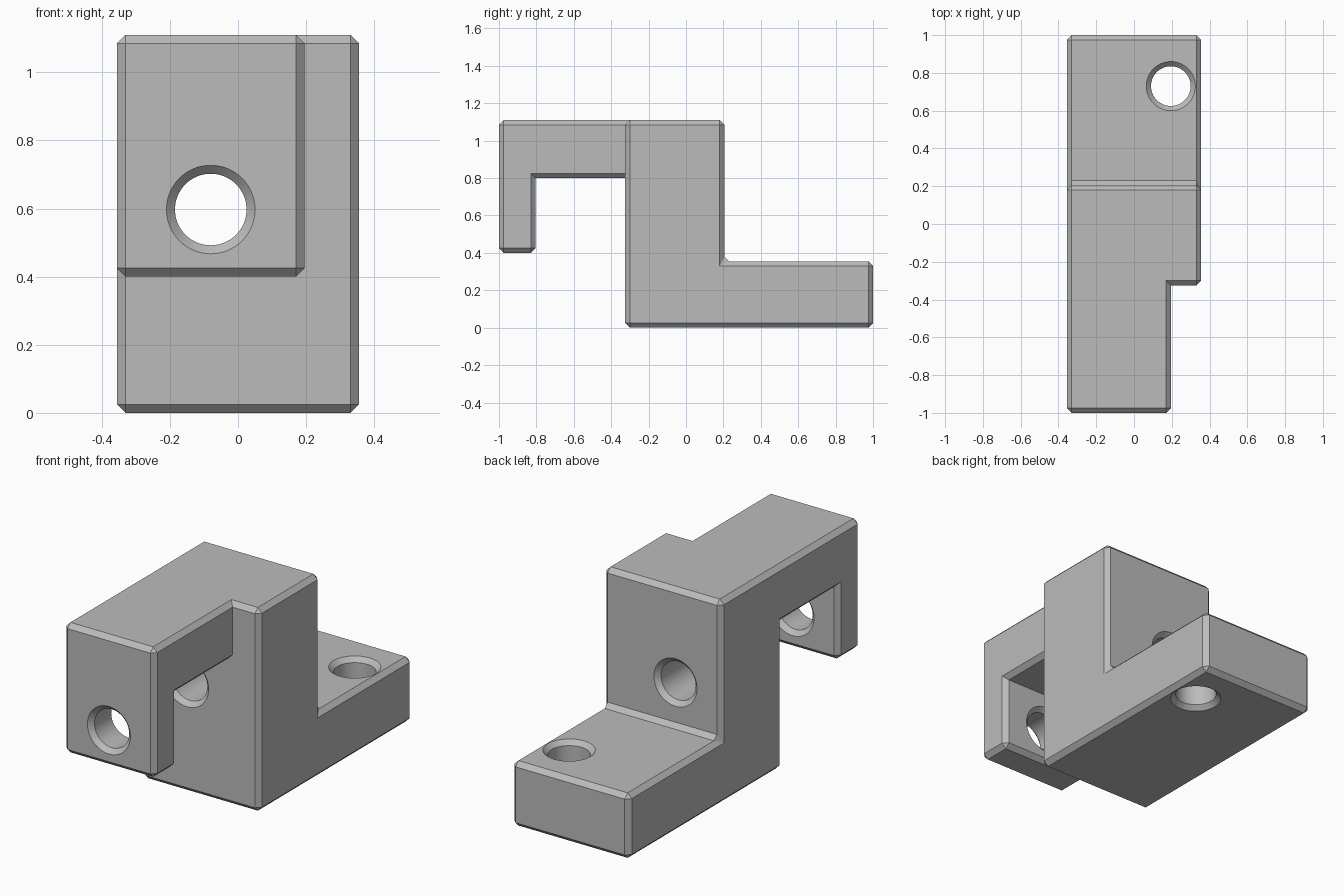
import bpy, bmesh, math
from mathutils import Matrix, Vector

default = bpy.data.objects.get("Cube")
if default:
    bpy.data.objects.remove(default, do_unlink=True)

# Main dimensions
HALF, ARM_X, TOP = 0.355, 0.195, 1.11
LIP, FRONT, BACK = -0.805, -0.325, 0.205
FOOT_Z, ARM_Z, LIP_Z = 0.355, 0.8, 0.4
CH, BORE = 0.025, 0.105

grey = bpy.data.materials.new("plain grey")
grey.use_nodes = True
colour = (0.5, 0.5, 0.5, 1)
grey.diffuse_color = colour
grey.node_tree.nodes["Principled BSDF"].inputs["Base Color"].default_value = colour


def make_object(name, bm):
    bmesh.ops.recalc_face_normals(bm, faces=bm.faces[:])
    mesh = bpy.data.meshes.new(name)
    bm.to_mesh(mesh)
    bm.free()
    mesh.materials.append(grey)
    obj = bpy.data.objects.new(name, mesh)
    bpy.context.collection.objects.link(obj)
    return obj


def extrude_x(bm, faces, distance):
    geom = bmesh.ops.extrude_face_region(bm, geom=faces)["geom"]
    verts = [g for g in geom if isinstance(g, bmesh.types.BMVert)]
    bmesh.ops.translate(bm, verts=verts, vec=(distance, 0, 0))
    return [g for g in geom if isinstance(g, bmesh.types.BMFace)]


def bracket_body():
    """Stepped block with a narrower hooked arm, chamfered along its edges."""
    bm = bmesh.new()
    arm = [(FRONT, TOP), (-1, TOP), (-1, LIP_Z), (LIP, LIP_Z), (LIP, ARM_Z), (FRONT, ARM_Z)]
    block = [(FRONT, ARM_Z), (FRONT, 0), (1, 0), (1, FOOT_Z), (BACK, FOOT_Z),
             (BACK, TOP), (FRONT, TOP)]
    faces = [bm.faces.new([bm.verts.new((-HALF, y, z)) for y, z in outline])
             for outline in (arm, block)]
    bmesh.ops.remove_doubles(bm, verts=bm.verts[:], dist=1e-4)
    ends = extrude_x(bm, bm.faces[:], ARM_X + HALF)
    block_end = max(ends, key=lambda f: f.calc_center_median().y)
    extrude_x(bm, [block_end], HALF - ARM_X)
    bmesh.ops.recalc_face_normals(bm, faces=bm.faces[:])
    bmesh.ops.dissolve_limit(bm, angle_limit=math.radians(1),
                             verts=bm.verts[:], edges=bm.edges[:])

    # The two inner corners under the arm stay sharp
    def stays_sharp(edge):
        a, b = (v.co for v in edge.verts)
        mid = (a + b) / 2
        return (abs(a.x - b.x) > 0.1 and abs(mid.z - ARM_Z) < 0.01
                and min(abs(mid.y - LIP), abs(mid.y - FRONT)) < 0.01)

    edges = [e for e in bm.edges if not stays_sharp(e)]
    bmesh.ops.bevel(bm, geom=edges, offset=CH, offset_type='OFFSET', segments=1,
                    profile=0.5, affect='EDGES', clamp_overlap=True)
    return make_object("bracket_body", bm)


def hole_cutter(name, walls, centre, axis, sides=64):
    """Lathed cutter, countersunk on both faces of each wall."""
    flare = 0.01
    wide = BORE + CH + flare
    rings = []
    for start, end in walls:
        rings += [(start - flare, wide), (start + CH, BORE),
                  (end - CH, BORE), (end + flare, wide)]
    bm = bmesh.new()
    turn = Vector((0, 0, 1)).rotation_difference(Vector(axis)).to_matrix().to_4x4()
    place = Matrix.Translation(centre) @ turn
    loops = [[bm.verts.new(place @ Vector((r * math.cos(a), r * math.sin(a), t)))
              for a in (math.tau * i / sides for i in range(sides))]
             for t, r in rings]
    for low, high in zip(loops, loops[1:]):
        for i in range(sides):
            j = (i + 1) % sides
            bm.faces.new((low[i], low[j], high[j], high[i]))
    bm.faces.new(loops[0][::-1])
    bm.faces.new(loops[-1])
    cutter = make_object(name, bm)
    cutter.hide_render = True
    return cutter


body = bracket_body()
cutters = [
    hole_cutter("front_hole_cutter", [(-1, LIP), (FRONT, BACK)], (-0.08, 0, 0.597), (0, 1, 0)),
    hole_cutter("foot_hole_cutter", [(0, FOOT_Z)], (0.195, 0.73, 0), (0, 0, 1)),
]

# Cut the holes
bpy.ops.object.select_all(action='DESELECT')
body.select_set(True)
bpy.context.view_layer.objects.active = body
for cutter in cutters:
    mod = body.modifiers.new(cutter.name, 'BOOLEAN')
    mod.operation, mod.solver, mod.object = 'DIFFERENCE', 'EXACT', cutter
    bpy.ops.object.modifier_apply(modifier=mod.name)
    bpy.data.objects.remove(cutter, do_unlink=True)

bpy.ops.object.shade_smooth_by_angle(angle=math.radians(30))
